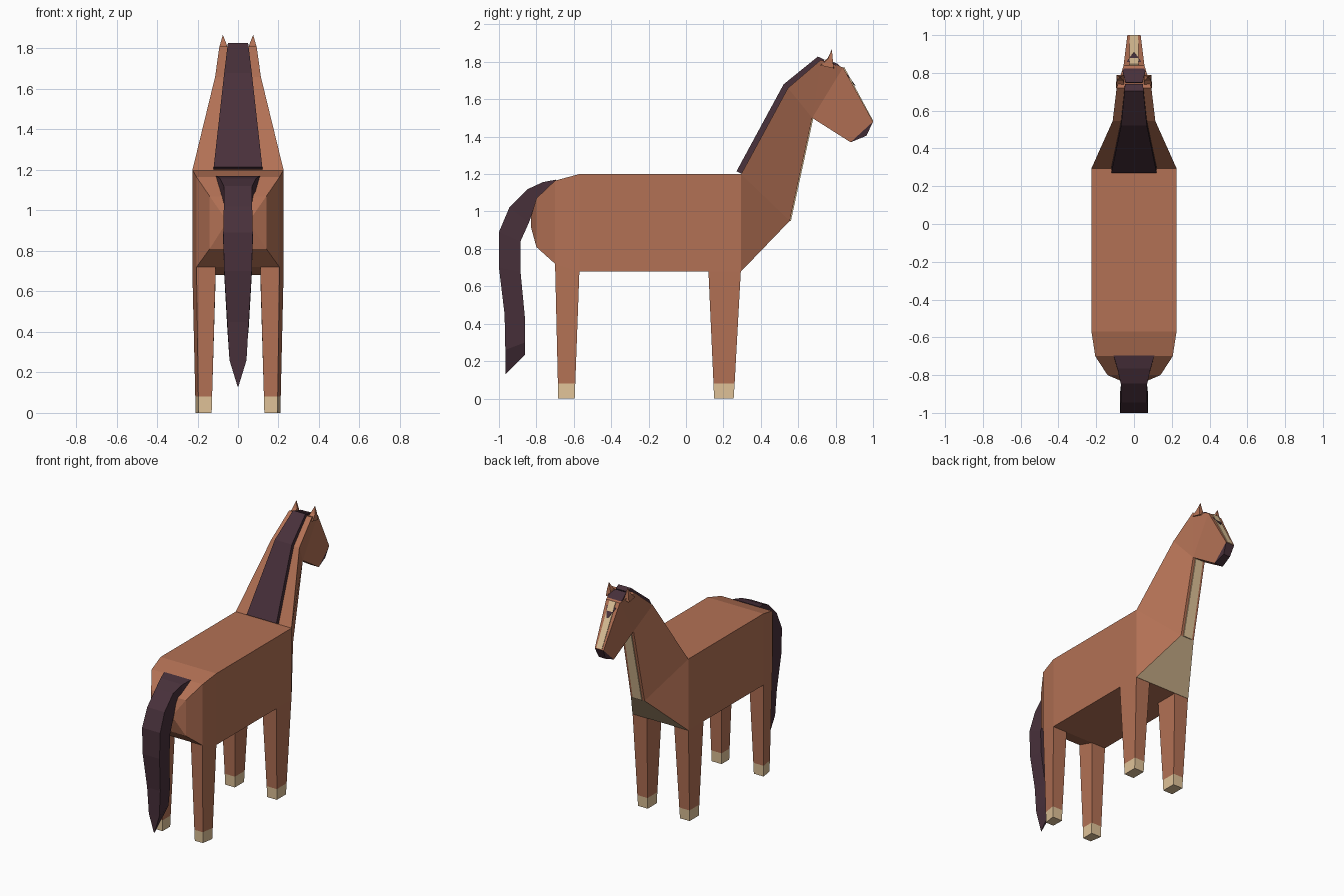
import bpy, bmesh


def material(name, rgb):
    m = bpy.data.materials.new(name)
    m.diffuse_color = (*rgb, 1)
    return m


COAT = material("chestnut coat", (0.45, 0.165, 0.09))
DARK = material("dark mane", (0.065, 0.03, 0.043))
CREAM = material("cream", (0.75, 0.55, 0.32))


def section(yt, zt, wt, yb, zb, wb):
    """Symmetric four-point cross-section: upper edge and lower edge."""
    return [(-wt, yt, zt), (wt, yt, zt), (wb, yb, zb), (-wb, yb, zb)]


def loft(name, rings, mats, rule=None, mirror=False):
    """Skin rings of points, merging shared points; colour faces by rule."""
    bm = bmesh.new()
    cache = {}

    def vert(p):
        key = tuple(round(c, 4) for c in p)
        if key not in cache:
            cache[key] = bm.verts.new(p)
        return cache[key]

    def face(points):
        vs = list(dict.fromkeys(vert(p) for p in points))
        if len(vs) > 2 and bm.faces.get(vs) is None:
            bm.faces.new(vs)

    for a, b in zip(rings, rings[1:]):
        n = len(a)
        for i in range(n):
            j = (i + 1) % n
            face([a[i], a[j], b[j], b[i]])
    face(rings[0])
    face(rings[-1])
    bmesh.ops.recalc_face_normals(bm, faces=bm.faces)
    if mirror:
        geo = bm.verts[:] + bm.edges[:] + bm.faces[:]
        new = bmesh.ops.duplicate(bm, geom=geo)["geom"]
        for v in new:
            if isinstance(v, bmesh.types.BMVert):
                v.co.x *= -1
        bmesh.ops.recalc_face_normals(bm, faces=bm.faces)
    for f in bm.faces:
        f.normal_update()
        f.material_index = rule(f.calc_center_median(), f.normal) if rule else 0
    me = bpy.data.meshes.new(name)
    bm.to_mesh(me)
    bm.free()
    for m in mats:
        me.materials.append(m)
    ob = bpy.data.objects.new(name, me)
    bpy.context.collection.objects.link(ob)
    return ob


# Body, neck and head as one skin, rump to muzzle
def body_rule(c, n):
    if c.y > 0.9 and c.z < 1.46:
        return 1                      # muzzle
    if c.y > 0.35 and c.z < 0.9 and n.z < -0.3 and abs(n.x) < 0.1:
        return 2                      # chest
    return 0


loft("body", [
    section(-0.83, 0.97, 0.07, -0.83, 0.92, 0.07),
    section(-0.80, 1.07, 0.14, -0.80, 0.81, 0.14),
    section(-0.70, 1.165, 0.205, -0.70, 0.72, 0.205),
    section(-0.57, 1.20, 0.225, -0.57, 0.68, 0.225),
    section(0.295, 1.20, 0.225, 0.295, 0.68, 0.225),
    section(0.295, 1.20, 0.225, 0.555, 0.95, 0.055),
    section(0.545, 1.66, 0.113, 0.675, 1.50, 0.05),
    section(0.72, 1.81, 0.092, 0.675, 1.50, 0.05),
    section(0.84, 1.77, 0.055, 0.675, 1.50, 0.05),
    section(1.0, 1.48, 0.035, 0.88, 1.37, 0.035),
    section(0.965, 1.405, 0.027, 0.965, 1.405, 0.027),
], [COAT, DARK, CREAM], body_rule)

# Pale stripes on the face and on the front of the neck
loft("face_blaze", [
    section(0.846, 1.772, 0.025, 0.838, 1.768, 0.025),
    section(1.0, 1.486, 0.022, 0.994, 1.482, 0.022),
], [CREAM])
loft("throat_stripe", [
    section(0.561, 0.95, 0.036, 0.553, 0.95, 0.036),
    section(0.681, 1.50, 0.03, 0.673, 1.50, 0.03),
], [CREAM])


# Legs with pale hooves
def leg_ring(y0, y1, xi, xo0, xo1, z0, z1):
    return [(xi, y0, z0), (xo0, y0, z0), (xo1, y1, z1), (xi, y1, z1)]


def hoof_rule(c, n):
    return 1 if c.z < 0.08 else 0


loft("front_legs", [
    leg_ring(0.12, 0.293, 0.11, 0.225, 0.225, 0.68, 0.68),
    leg_ring(0.147, 0.26, 0.128, 0.21, 0.21, 0.08, 0.08),
    leg_ring(0.15, 0.255, 0.13, 0.208, 0.208, 0, 0),
], [COAT, CREAM], hoof_rule, True)
loft("hind_legs", [
    leg_ring(-0.70, -0.57, 0.11, 0.205, 0.225, 0.72, 0.68),
    leg_ring(-0.685, -0.592, 0.128, 0.196, 0.211, 0.08, 0.08),
    leg_ring(-0.683, -0.595, 0.13, 0.195, 0.209, 0, 0),
], [COAT, CREAM], hoof_rule, True)

# Ears
tip = (0.075, 0.78, 1.867)
loft("ears", [
    [(0.05, 0.72, 1.79), (0.096, 0.72, 1.78), (0.092, 0.79, 1.765), (0.055, 0.79, 1.775)],
    [(0.056, 0.758, 1.82), (0.09, 0.758, 1.815), (0.088, 0.785, 1.81), (0.06, 0.785, 1.81)],
    [tip] * 4,
], [COAT], None, True)

# Mane and forelock
loft("mane", [
    section(0.27, 1.215, 0.12, 0.30, 1.20, 0.12),
    section(0.522, 1.68, 0.068, 0.55, 1.655, 0.068),
    section(0.705, 1.828, 0.05, 0.72, 1.80, 0.05),
    section(0.74, 1.812, 0.048, 0.735, 1.795, 0.048),
], [DARK])
loft("forelock", [
    section(0.75, 1.812, 0.045, 0.745, 1.79, 0.045),
    section(0.81, 1.79, 0.06, 0.80, 1.765, 0.06),
    section(0.865, 1.73, 0.035, 0.845, 1.72, 0.035),
    section(0.907, 1.672, 0.004, 0.89, 1.68, 0.004),
], [DARK])

# Tail, root to tip
loft("tail", [
    section(-0.695, 1.17, 0.108, -0.70, 1.14, 0.108),
    section(-0.765, 1.157, 0.088, -0.78, 1.07, 0.085),
    section(-0.845, 1.12, 0.07, -0.81, 1.02, 0.068),
    section(-0.945, 1.02, 0.07, -0.84, 0.94, 0.068),
    section(-1.0, 0.89, 0.073, -0.885, 0.84, 0.073),
    section(-1.0, 0.70, 0.068, -0.885, 0.68, 0.068),
    section(-0.97, 0.45, 0.053, -0.86, 0.42, 0.053),
    section(-0.966, 0.26, 0.042, -0.86, 0.30, 0.042),
    section(-0.965, 0.13, 0.002, -0.86, 0.235, 0.01),
], [DARK])
